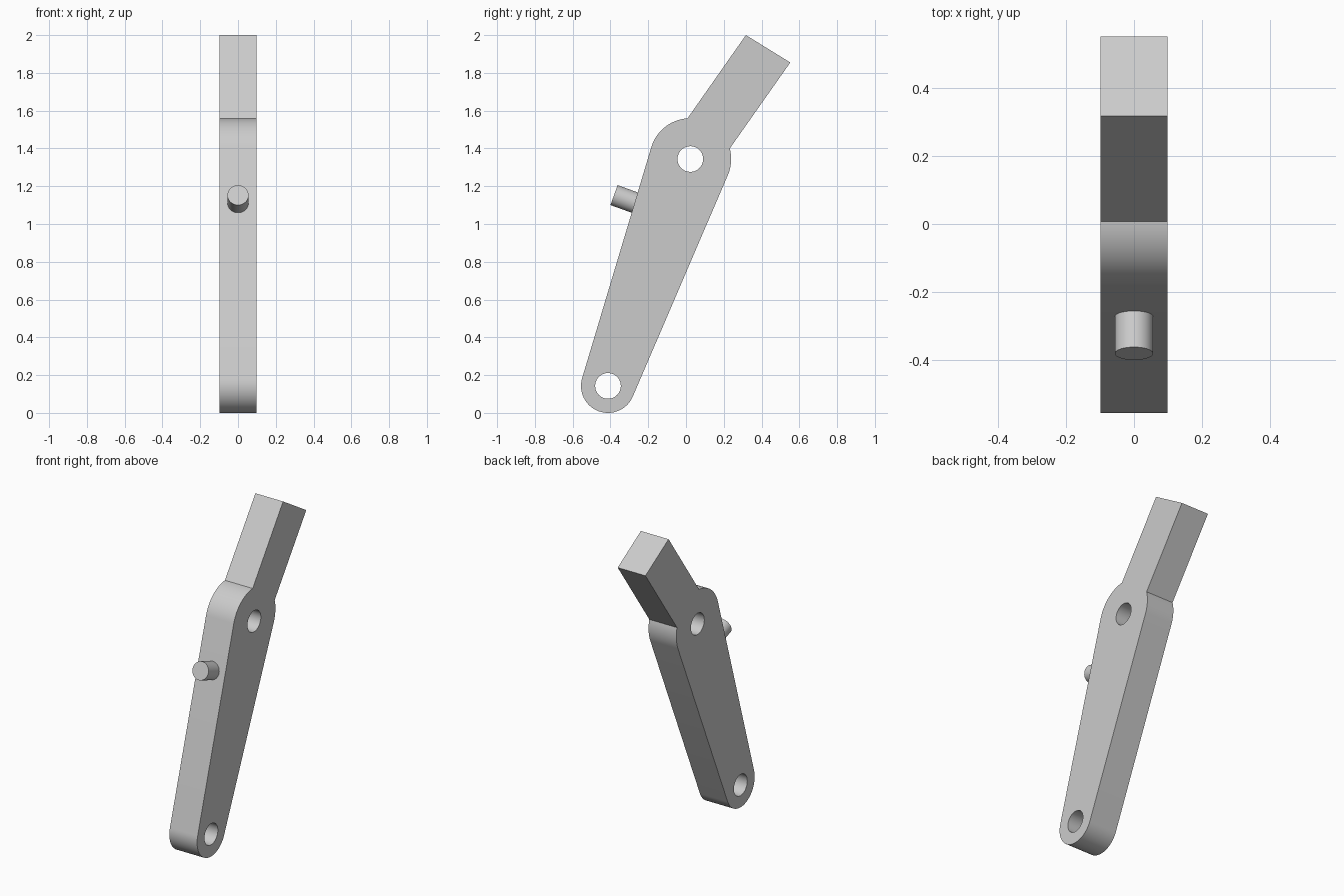
import bpy, bmesh, math
from mathutils import Vector

cube = bpy.data.objects.get("Cube")
if cube:
    bpy.data.objects.remove(cube, do_unlink=True)

HALF = 0.0985                      # half thickness of the plate
LOW, LOW_R = Vector((-0.413, 0.143)), 0.143
TOP, TOP_R = Vector((0.023, 1.344)), 0.216
HOLE_R = 0.068

grey = bpy.data.materials.new("plain grey")
grey.use_nodes = True
grey.diffuse_color = (0.6, 0.6, 0.6, 1)
grey.node_tree.nodes["Principled BSDF"].inputs["Base Color"].default_value = (0.6, 0.6, 0.6, 1)


def arc(centre, radius, start, end, steps):
    """Points along an arc in the side plane, angles in radians."""
    angles = [start + (end - start) * i / steps for i in range(steps + 1)]
    return [centre + radius * Vector((math.cos(a), math.sin(a))) for a in angles]


def add_loop(curve, points):
    spline = curve.splines.new("POLY")
    spline.points.add(len(points) - 1)
    for slot, p in zip(spline.points, points):
        slot.co = (p.x, p.y, 0, 1)
    spline.use_cyclic_u = True


def finish(obj):
    obj.data.materials.clear()
    obj.data.materials.append(grey)
    bpy.ops.object.select_all(action="DESELECT")
    obj.select_set(True)
    bpy.context.view_layer.objects.active = obj
    bpy.ops.object.shade_smooth_by_angle(angle=math.radians(30))


# Lever outline: two rounded ends joined by tangents, with an angled arm on top
axis = TOP - LOW
lean = math.atan2(axis.y, axis.x)
taper = math.asin((TOP_R - LOW_R) / axis.length)
left = lean + taper + math.pi / 2
right = lean - taper - math.pi / 2
outline = arc(LOW, LOW_R, left, right + math.tau, 32)
outline += arc(TOP, TOP_R, right, math.radians(15), 12)
outline += [Vector((0.552, 1.855)), Vector((0.317, 2.0))]
outline += arc(TOP, TOP_R, math.radians(94), left, 20)

# Lever plate with its two pivot holes
profile = bpy.data.curves.new("lever_profile", "CURVE")
profile.dimensions = "2D"
profile.fill_mode = "BOTH"
profile.extrude = HALF
add_loop(profile, outline)
for centre in (LOW, TOP):
    add_loop(profile, arc(centre, HOLE_R, 0, math.tau, 40)[:-1])
helper = bpy.data.objects.new("lever_profile", profile)
bpy.context.collection.objects.link(helper)
bpy.context.view_layer.update()
evaluated = helper.evaluated_get(bpy.context.evaluated_depsgraph_get())
mesh = bpy.data.meshes.new_from_object(evaluated)
bpy.data.objects.remove(helper, do_unlink=True)

bm = bmesh.new()
bm.from_mesh(mesh)
bmesh.ops.remove_doubles(bm, verts=bm.verts, dist=0.0005)
bmesh.ops.recalc_face_normals(bm, faces=bm.faces)
bm.to_mesh(mesh)
bm.free()
lever = bpy.data.objects.new("lever_plate", mesh)
lever.rotation_euler = (math.pi / 2, 0, math.pi / 2)
bpy.context.collection.objects.link(lever)
finish(lever)

# Round pin standing square to the lever's long axis
inward = Vector((0, math.sin(lean), -math.cos(lean)))
length = 0.17
tip = Vector((0, -0.381, 1.153))
bpy.ops.mesh.primitive_cylinder_add(vertices=40, radius=0.056, depth=length,
                                    location=tip + inward * length / 2)
pin = bpy.context.object
pin.name = "pin"
pin.rotation_euler = inward.to_track_quat("Z", "Y").to_euler()
finish(pin)
